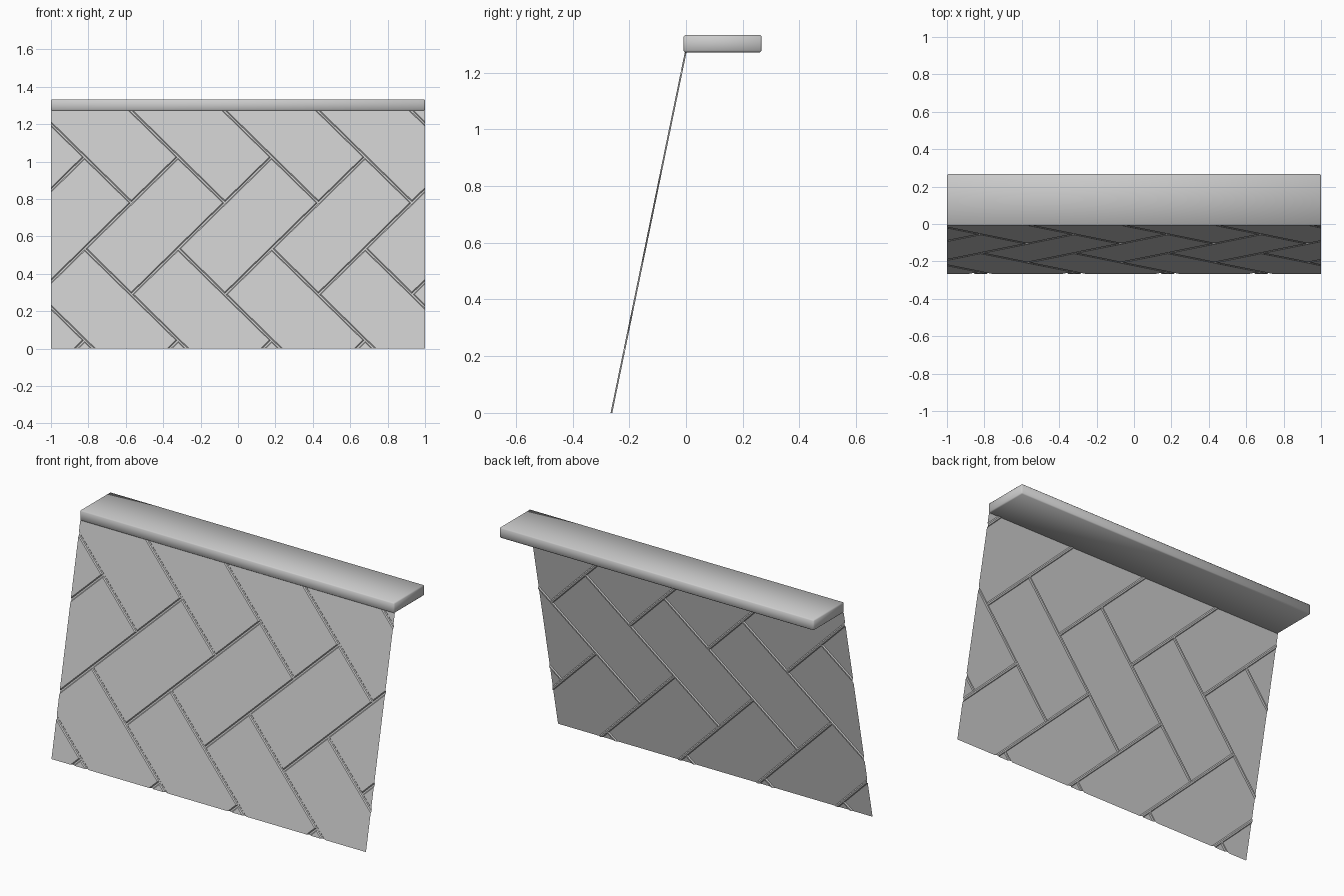
import bpy, bmesh, math
from mathutils import Matrix, Vector

if "Cube" in bpy.data.objects:
    bpy.data.objects.remove(bpy.data.objects["Cube"])

STEP = 0.25            # half the diagonal pitch of the tiles
GROOVE_DEPTH = 0.006
TOP = 1.273            # height where the sheet meets the cap
BASE_Y, HEAD_Y = -0.266, -0.004

mat = bpy.data.materials.new("plain grey")
mat.use_nodes = True
grey = (0.6, 0.6, 0.6, 1)
mat.diffuse_color = grey
mat.node_tree.nodes["Principled BSDF"].inputs["Base Color"].default_value = grey


def finish(bm, name):
    mesh = bpy.data.meshes.new(name)
    bm.to_mesh(mesh)
    bm.free()
    obj = bpy.data.objects.new(name, mesh)
    bpy.context.collection.objects.link(obj)
    mesh.materials.append(mat)
    return obj


# Leaning sheet: herringbone tiles, each inset and raised to leave grooves
bm = bmesh.new()
ascending = [(0, 0), (-2, -2), (-1, -3), (1, -1)]
descending = [(0, -2), (-1, -3), (1, -5), (2, -4)]
for row in range(-1, 3):
    for col in range(-4, 5):
        x0 = -0.32 + col * 2 * STEP
        v0 = 1.046 + row * 4 * STEP
        for tile in (ascending, descending):
            bm.faces.new([bm.verts.new((x0 + a * STEP, v0 + b * STEP, -GROOVE_DEPTH))
                          for a, b in tile])
bmesh.ops.remove_doubles(bm, verts=bm.verts, dist=0.001)
bm.normal_update()
tiles = bm.faces[:]
bmesh.ops.inset_individual(bm, faces=tiles, thickness=0.006)
bmesh.ops.inset_individual(bm, faces=tiles, thickness=0.007, depth=GROOVE_DEPTH)

# Tilt the sheet back, then trim it to its outline
across = Vector((1, 0, 0))
up = Vector((0, HEAD_Y - BASE_Y, TOP)).normalized()
out = across.cross(up)
tilt = Matrix((across, up, out)).transposed().to_4x4()
bm.transform(Matrix.Translation((0, BASE_Y, 0)) @ tilt)
for point, normal in (((1, 0, 0), (1, 0, 0)), ((-1, 0, 0), (-1, 0, 0)),
                      ((0, 0, TOP), (0, 0, 1)), ((0, 0, 0), (0, 0, -1))):
    bmesh.ops.bisect_plane(bm, geom=bm.verts[:] + bm.edges[:] + bm.faces[:],
                           plane_co=point, plane_no=normal, clear_outer=True)
finish(bm, "grooved_sheet")

# Cap slab along the top with softened edges
bm = bmesh.new()
bmesh.ops.create_cube(bm, size=1)
bmesh.ops.scale(bm, vec=(2, 0.276, 0.061), verts=bm.verts)
bmesh.ops.translate(bm, vec=(0, 0.129, 1.302), verts=bm.verts)
bmesh.ops.bevel(bm, geom=bm.edges[:], offset=0.006, segments=1, affect='EDGES')
cap = finish(bm, "top_cap")
bpy.ops.object.select_all(action='DESELECT')
cap.select_set(True)
bpy.context.view_layer.objects.active = cap
bpy.ops.object.shade_smooth_by_angle(angle=math.radians(50))
